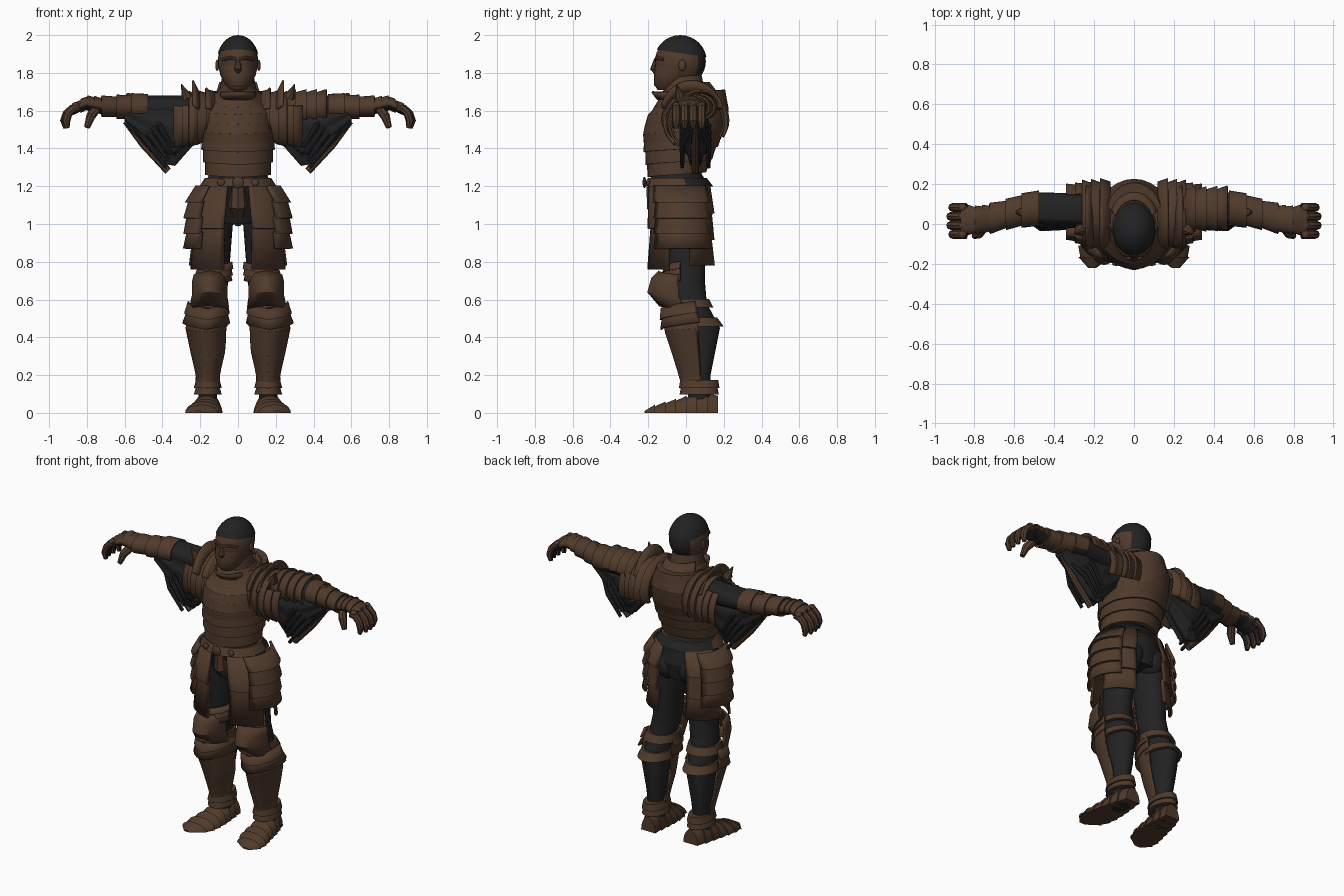
import bpy, bmesh, math
from mathutils import Vector

cube = bpy.data.objects.get("Cube")
if cube:
    bpy.data.objects.remove(cube)


def material(name, rgb):
    colour = (*rgb, 1)
    made = bpy.data.materials.new(name)
    made.use_nodes = True
    made.diffuse_color = colour
    made.node_tree.nodes["Principled BSDF"].inputs["Base Color"].default_value = colour
    return made


MATERIALS = [material("leather_brown", (.08, .043, .025)), material("cloth_black", (.016, .016, .017))]
BROWN, DARK = range(2)
LEFT, BACK, FRONT = 0, 90, 270


def finish(name, bm, colour, pair=False, thick=0, other=None):
    """Make the object; other(centre, normal) picks faces of the second colour."""
    bm.normal_update()
    for face in bm.faces:
        swap = other and other(face.calc_center_median(), face.normal)
        face.material_index = 1 - colour if swap else colour
    mesh = bpy.data.meshes.new(name)
    bm.to_mesh(mesh)
    bm.free()
    for made in MATERIALS:
        mesh.materials.append(made)
    mesh.shade_smooth()
    mesh.set_sharp_from_angle(angle=math.radians(35))
    part = bpy.data.objects.new(name, mesh)
    bpy.context.collection.objects.link(part)
    if thick:
        solid = part.modifiers.new("thickness", "SOLIDIFY")
        solid.thickness, solid.offset = thick, 0
    if pair:
        part.modifiers.new("mirror", "MIRROR").use_mirror_merge = False


def skin(bm, rings, closed):
    for low, high in zip(rings, rings[1:]):
        count = len(low)
        for i in range(count if closed else count - 1):
            j = (i + 1) % count
            bm.faces.new((low[i], low[j], high[j], high[i]))
    if closed:
        bm.faces.new(rings[0])
        bm.faces.new(rings[-1])
        bmesh.ops.recalc_face_normals(bm, faces=bm.faces)


def place(axis, along, u, v):
    return Vector({"x": (along, u, v), "y": (u, along, v), "z": (u, v, along)}[axis])


def loft(name, rows, colour, axis="z", facing=BACK, span=360, sides=28, keel=0, ripple=0, **look):
    """Join ellipses (along, u, v, u radius, v radius); a partial span makes an open plate."""
    bm, rings, middle = bmesh.new(), [], Vector()
    closed = span == 360
    for along, u, v, ru, rv in rows:
        ring = []
        for i in range(sides if closed else sides + 1):
            t = i / sides
            turn = math.radians(facing + span * (t - .5))
            wave = 1 + ripple * math.sin(9 * turn)
            dip = keel * (1 - abs(2 * t - 1))
            co = place(axis, along - dip, u + ru * wave * math.cos(turn), v + rv * wave * math.sin(turn))
            co.z = max(co.z, 0)
            ring.append(bm.verts.new(co))
        rings.append(ring)
        middle += place(axis, along, u, v) / len(rows)
    skin(bm, rings, closed)
    bm.normal_update()
    if not closed and sum(f.normal.dot(f.calc_center_median() - middle) for f in bm.faces) < 0:
        bmesh.ops.reverse_faces(bm, faces=bm.faces)
    finish(name, bm, colour, **look)


def section(profile, along):
    """Ellipse of a body profile at any point along it."""
    for low, high in zip(profile, profile[1:]):
        if along <= high[0]:
            break
    t = min(max((along - low[0]) / (high[0] - low[0]), 0), 1)
    return [a + (b - a) * t for a, b in zip(low[1:], high[1:])]


def lames(profile, start, end, count, gap=.01, flare=.01):
    """Overlapping plates that follow a body profile, each flaring over the next."""
    rows = []
    for i in range(count):
        for step, grow in ((i, gap), (i + 1, gap + flare)):
            along = start + (end - start) * step / count
            u, v, ru, rv = section(profile, along)
            rows.append((along, u, v, ru + grow, rv + grow))
    return rows


def tube(name, path, radii, colour, sides=8, **look):
    bm, rings = bmesh.new(), []
    path = [Vector(p) for p in path]
    for i, p in enumerate(path):
        ahead = (path[min(i + 1, len(path) - 1)] - path[max(i - 1, 0)]).normalized()
        across = ahead.orthogonal().normalized() if abs(ahead.y) > .8 else ahead.cross((0, 1, 0)).normalized()
        up = ahead.cross(across)
        turns = [math.tau * j / sides for j in range(sides)]
        rings.append([bm.verts.new(p + radii[i] * (across * math.cos(a) + up * math.sin(a))) for a in turns])
    skin(bm, rings, True)
    finish(name, bm, colour, **look)


def ball(name, centre, size, colour, cut=None, **look):
    bm = bmesh.new()
    bmesh.ops.create_uvsphere(bm, u_segments=24, v_segments=16, radius=1)
    for v in bm.verts:
        v.co = Vector(s * c for s, c in zip(size, v.co)) + Vector(centre)
    if cut:
        bmesh.ops.bisect_plane(bm, geom=bm.verts[:] + bm.edges[:] + bm.faces[:],
                               plane_co=cut, plane_no=(0, .15, 1), clear_inner=True)
    finish(name, bm, colour, **look)


# Body profiles: position along the part, centre of the section, its two radii
NECK = [(1.6, 0, 0, .16, .17), (1.7, 0, -.01, .09, .1), (1.8, 0, -.02, .07, .09)]
TORSO = [(1, 0, 0, .13, .12), (1.1, 0, -.01, .18, .15), (1.2, 0, -.04, .18, .16), (1.27, 0, -.05, .15, .13),
         (1.4, 0, -.03, .17, .17), (1.5, 0, -.01, .18, .2), (1.6, 0, .01, .18, .2), (1.7, 0, .05, .12, .14)]
SKIRT = [(.75, 0, -.02, .24, .16), (1.1, 0, -.02, .24, .16), (1.2, 0, -.03, .19, .16)]
LEG = [(0, .16, .07, .05, .06), (.2, .16, .07, .05, .06), (.45, .16, .07, .08, .11), (.58, .15, .02, .08, .09),
       (.7, .13, 0, .08, .1), (1.1, .1, 0, .08, .11)]
SHIN = [(.1, .16, .07, .06, .09), (.2, .16, .07, .06, .1), (.33, .16, .06, .09, .13), (.45, .17, .05, .105, .16),
        (.6, .16, .02, .09, .14)]
FOOT = [(-.22, .21, 0, .02, .01), (-.15, .19, 0, .09, .04), (-.03, .17, 0, .08, .07), (.1, .16, 0, .06, .11),
        (.17, .15, 0, .04, .08)]
ARM = [(.2, .07, 1.61, .08, .07), (.5, .08, 1.62, .08, .06), (.6, .06, 1.62, .06, .05), (.7, .03, 1.62, .06, .04),
       (.8, .02, 1.64, .06, .03), (.87, .02, 1.61, .07, .02)]
SHOULDER = [(.1, .05, 1.56, .15, .13), (.25, .05, 1.54, .14, .13), (.4, .07, 1.53, .1, .13)]
SLEEVE = [(.2, .05, 1.56, .06, .1), (.36, .05, 1.47, .07, .19), (.6, .05, 1.59, .05, .06)]

# Head, cap and face
ball("skull", (0, -.03, 1.86), (.107, .135, .13), BROWN, other=lambda c, n: n.y > .6)
ball("cap", (0, -.03, 1.86), (.112, .14, .14), DARK, cut=(0, 0, 1.9))
loft("jaw", [(1.71, 0, -.1, .04, .05), (1.74, 0, -.09, .07, .08), (1.79, 0, -.06, .095, .11),
             (1.86, 0, -.03, .105, .13)], BROWN, other=lambda c, n: n.y > .6)
tube("nose", [(0, -.16, 1.87), (0, -.17, 1.82), (0, -.16, 1.8)], [.01, .02, .01], BROWN)
tube("brows", [(0, -.16, 1.87), (.04, -.155, 1.88), (.08, -.12, 1.87)], [.01] * 3, BROWN, pair=True)
tube("lips", [(0, -.16, 1.78), (.04, -.14, 1.77)], [.01, .005], BROWN, pair=True)
ball("chin", (0, -.14, 1.74), (.04, .03, .02), BROWN)
ball("ears", (.11, -.02, 1.84), (.01, .02, .03), BROWN, pair=True)

# Neck guard
loft("neck", lames(NECK, 1.6, 1.8, 2, flare=0), BROWN)
loft("gorget", lames(NECK, 1.72, 1.6, 3), BROWN, facing=FRONT, keel=.02, thick=.01)
loft("chin_guard", [(1.66, 0, -.03, .1, .12), (1.7, 0, -.03, .1, .15)], BROWN, facing=FRONT, span=130, thick=.01)
loft("nape_guard", [(1.66, 0, .03, .13, .16), (1.75, 0, 0, .1, .12)], BROWN, facing=BACK, span=140, thick=.01)

# Torso, belt and hips
loft("hips", lames(TORSO, 1, 1.3, 9, gap=0, flare=0), DARK)
loft("undershirt", lames(TORSO, 1.25, 1.6, 7, gap=-.02, flare=0), DARK)
loft("breastplate", lames(TORSO, 1.71, 1.45, 5, gap=.014, flare=0), BROWN, facing=FRONT, keel=.03, thick=.01)
loft("waist_lames", lames(TORSO, 1.48, 1.28, 3), BROWN, facing=FRONT, keel=.03, thick=.01)
loft("belt", lames(TORSO, 1.24, 1.2, 1), BROWN, thick=.01, other=lambda c, n: c.y > 0)
ball("buckle", (0, -.22, 1.22), (.03, .01, .03), BROWN)
ball("belt_studs", (.09, -.2, 1.22), (.02, .01, .02), BROWN, pair=True)
ball("seat", (.08, .06, 1.06), (.08, .08, .09), DARK, pair=True)
tube("groin_guard", [(0, -.17, 1.2), (0, -.16, 1.1), (0, -.08, 1)], [.04, .05, .02], BROWN)

# Skirt plates
for name, facing, span, hem, count, gap in (("front", 312, 52, .76, 2, .01), ("side", LEFT, 92, .87, 4, .03),
                                            ("back", 40, 54, .78, 3, .005)):
    loft(name + "_skirt_plates", lames(SKIRT, 1.2, hem, count, gap, .015), BROWN, facing=facing, span=span,
         sides=9, thick=.015, pair=True)

# Legs
loft("legs", LEG, DARK, pair=True)
loft("thigh_plates", lames(LEG, .8, .7, 3), BROWN, facing=FRONT, span=150, keel=.02, thick=.01, pair=True)
loft("knee_plates", [(.73, .15, -.03, .08, .11), (.69, .15, -.03, .09, .15), (.62, .15, -.02, .09, .18),
                     (.55, .155, 0, .1, .14)], BROWN, facing=FRONT, span=170, keel=-.02, thick=.01, pair=True)
loft("knee_lames", lames(SHIN, .59, .48, 2), BROWN, facing=FRONT, span=200, keel=.04, thick=.01, pair=True)
loft("shin_plates", lames(SHIN, .53, .15, 9, gap=0, flare=0), BROWN, facing=FRONT, span=190, keel=.02, thick=.01,
     pair=True)
for name, z in (("upper", .56), ("lower", .46)):
    loft(name + "_calf_straps", lames(LEG, z + .04, z, 1), BROWN, thick=.01, pair=True)

# Feet
loft("ankle_cuffs", lames(SHIN, .17, .1, 2, gap=0), BROWN, thick=.01, pair=True)
loft("armoured_shoes", lames(FOOT, -.22, .17, 7, gap=0), BROWN, axis="y", pair=True)

# Shoulder plates and raised guards
loft("shoulder_plates", lames(SHOULDER, .12, .26, 3, flare=.02), BROWN, axis="x", facing=100, span=260,
     thick=.01, pair=True)
loft("armpit_lames", lames(SHOULDER, .2, .34, 3), BROWN, axis="x", facing=190, span=95, thick=.01, pair=True)
loft("shoulder_blade_lames", lames(SHOULDER, .2, .34, 3), BROWN, axis="x", facing=10, span=80, thick=.01, pair=True)
for name, x, rise in (("inner", .13, .16), ("outer", .2, .2)):
    loft(name + "_shoulder_guards", [(x, .03, 1.56, .14, .12), (x + .04, .03, 1.56, .17, rise)], BROWN, axis="x",
         facing=BACK, span=140, thick=.01, pair=True)
tube("guard_points", [(.27, -.03, 1.67), (.3, -.05, 1.74)], [.03, .002], BROWN, pair=True)
loft("left_upper_arm_plates", lames(ARM, .25, .47, 4, gap=.015, flare=.015), BROWN, axis="x", facing=110,
     span=230, thick=.01)

# Arms and hanging pleated sleeves
loft("arms", lames(ARM, .2, .87, 12, gap=0, flare=0), DARK, axis="x", pair=True)
loft("sleeves", lames(SLEEVE, .2, .6, 6, gap=0, flare=0), DARK, axis="x", sides=72, ripple=.07, pair=True)
for name, y in (("front", -.02), ("back", .12)):
    for i in range(4):
        up = .035 * i
        tube(f"{name}_sleeve_fold_{i + 1}", [(.57 - up, .05, 1.54 + up / 3), (.47 - up / 2, y, 1.42 + up),
             (.38 - up / 3, y, 1.3 + up)], [.01, .015, .01], DARK, pair=True)
tube("sleeve_hems", [(.6, .05, 1.54), (.5, .05, 1.42), (.37, .05, 1.28)], [.01, .02, .02], BROWN, pair=True)
loft("forearm_plates", lames(ARM, .48, .72, 3, gap=.005), BROWN, axis="x", thick=.01, pair=True,
     other=lambda c, n: n.z < -.7 and c.x < .6)
tube("elbow_points", [(.56, .06, 1.66), (.59, .06, 1.69)], [.04, .005], BROWN, pair=True)

# Gauntlets with curled fingers
loft("hands", lames(ARM, .69, .87, 5, gap=.005, flare=.007), BROWN, axis="x", pair=True,
     other=lambda c, n: n.z < -.4)


def curl(start, reach, drop):
    return [Vector(start) + Vector((reach * math.sin(t / 2), 0, drop * (math.cos(t / 2) - 1))) for t in range(5)]


for i in range(4):
    y = .045 * i - .052
    reach = .08 if i in (1, 2) else .07
    tube(f"finger_{i + 1}", curl((.84, y, 1.62), reach, .08), [.022] * 4 + [.012], BROWN, pair=True,
         other=lambda c, n: n.x < -.5)
    ball(f"knuckle_{i + 1}", (.86, y, 1.63), (.02, .02, .015), BROWN, pair=True)
tube("thumbs", [(.75, -.01, 1.61), (.78, -.05, 1.57), (.8, -.06, 1.51)], [.025, .025, .015], BROWN, pair=True)
